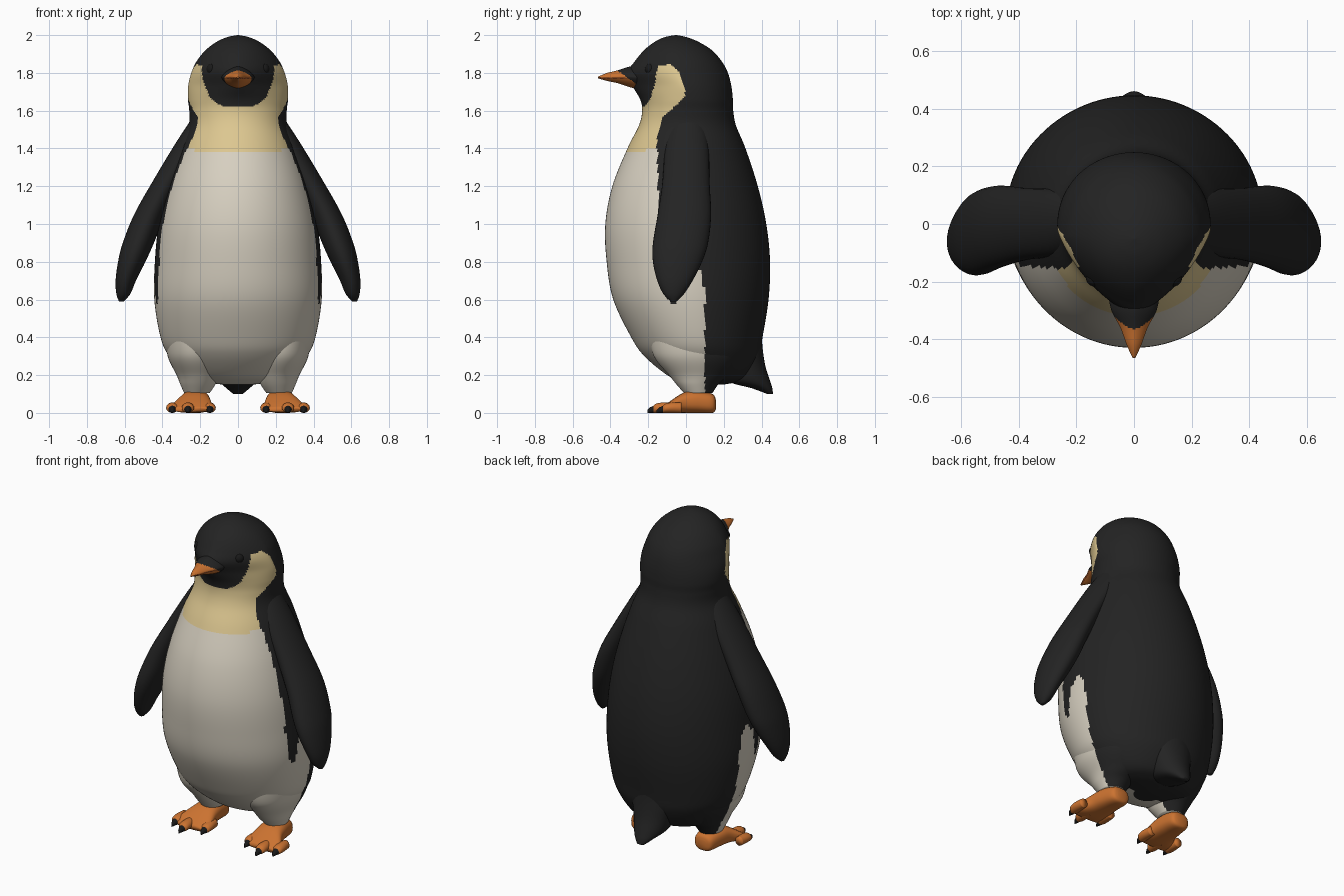
import bpy
import bmesh
from math import sin, cos, pi
from mathutils import Vector

cube = bpy.data.objects.get("Cube")
if cube:
    bpy.data.objects.remove(cube, do_unlink=True)


def make_material(name, colour):
    mat = bpy.data.materials.new(name)
    mat.use_nodes = True
    mat.diffuse_color = (*colour, 1)
    shader = mat.node_tree.nodes["Principled BSDF"]
    shader.inputs["Base Color"].default_value = (*colour, 1)
    shader.inputs["Roughness"].default_value = 0.8
    return mat


MATERIALS = [
    make_material("black plumage", (0.017, 0.017, 0.017)),
    make_material("cream belly", (0.68, 0.63, 0.53)),
    make_material("pale yellow", (0.72, 0.57, 0.28)),
    make_material("orange skin", (0.6, 0.17, 0.03)),
    make_material("dark beak seam", (0.2, 0.05, 0.015)),
    make_material("claw and eye black", (0.01, 0.01, 0.01)),
]
BLACK, CREAM, YELLOW, ORANGE, SEAM, CLAW = range(len(MATERIALS))


def smooth_rows(rows, steps):
    """Spline through the section rows."""
    rows = [Vector(r) for r in rows]
    padded = [rows[0]] + rows + [rows[-1]]
    result = []
    for a, b, c, d in zip(padded, padded[1:], padded[2:], padded[3:]):
        for i in range(steps):
            t = i / steps
            result.append(b + (c - a) * (t / 2)
                          + (a * 2 - b * 5 + c * 4 - d) * (t * t / 2)
                          + (b * 3 - a - c * 3 + d) * (t ** 3 / 2))
    return result + [rows[-1]]


def signed_power(value, exponent):
    return abs(value) ** exponent * (1 if value >= 0 else -1)


def finish(name, bm, paint):
    bmesh.ops.recalc_face_normals(bm, faces=bm.faces)
    for face in bm.faces:
        face.smooth = True
        face.material_index = paint(face.calc_center_median())
    mesh = bpy.data.meshes.new(name)
    bm.to_mesh(mesh)
    bm.free()
    for mat in MATERIALS:
        mesh.materials.append(mat)
    obj = bpy.data.objects.new(name, mesh)
    bpy.context.collection.objects.link(obj)
    return obj


def loft(name, rows, paint, axis="z", side=1, segments=32, steps=5):
    """Rows: position, x low, x high, depth low, depth high, front roundness."""
    bm = bmesh.new()
    rings = []
    for pos, x0, x1, d0, d1, power in smooth_rows(rows, steps):
        ring = []
        for i in range(segments):
            angle = 2 * pi * i / segments
            c, s = cos(angle), sin(angle)
            k = 2 / power if (s < 0 or axis == "y") else 1
            x = side * ((x0 + x1) / 2 + (x1 - x0) / 2 * signed_power(c, k))
            d = (d0 + d1) / 2 + (d1 - d0) / 2 * signed_power(s, k)
            ring.append(bm.verts.new((x, d, pos) if axis == "z" else (x, pos, d)))
        rings.append(ring)
    for low, high in zip(rings, rings[1:]):
        for i in range(segments):
            j = (i + 1) % segments
            bm.faces.new((low[i], low[j], high[j], high[i]))
    bm.faces.new(rings[0])
    bm.faces.new(rings[-1])
    return finish(name, bm, paint)


def inside(y, z, outline):
    hit = False
    for (y0, z0), (y1, z1) in zip(outline, outline[1:] + outline[:1]):
        if (z0 > z) != (z1 > z) and y < y0 + (z - z0) * (y1 - y0) / (z1 - z0):
            hit = not hit
    return hit


# Plumage borders, seen from the side as (y, z)
NECK_PATCH = [(-0.15, 1.84), (-0.08, 1.845), (-0.03, 1.8), (0, 1.68), (-0.05, 1.63),
              (-0.12, 1.57), (-0.15, 1.48), (-0.155, 1.4), (-0.28, 1.38), (-0.5, 1.38),
              (-0.5, 1.615), (-0.22, 1.62), (-0.19, 1.66), (-0.165, 1.74)]
BELLY = [(-0.5, 1.5), (-0.15, 1.4), (-0.15, 1.2), (-0.13, 0.8), (-0.1, 0.6),
         (-0.06, 0.58), (-0.03, 0.75), (0.03, 0.8), (0.07, 0.77), (0.1, 0.65),
         (0.1, 0), (-0.5, 0)]


def plumage(p):
    if inside(p.y, p.z, NECK_PATCH):
        return YELLOW
    return CREAM if inside(p.y, p.z, BELLY) else BLACK


def plain(index):
    return lambda p: index


# Body and head: height, half width, front, back, front roundness
BODY = [(0.15, 0.08, 0.04, 0.2, 2), (0.165, 0.2, -0.02, 0.27, 2), (0.2, 0.28, -0.1, 0.33, 2),
        (0.3, 0.365, -0.22, 0.385, 2), (0.4, 0.41, -0.29, 0.405, 2),
        (0.6, 0.443, -0.385, 0.437, 2), (0.8, 0.44, -0.42, 0.445, 2),
        (1, 0.42, -0.427, 0.425, 2), (1.2, 0.375, -0.39, 0.38, 2),
        (1.4, 0.31, -0.31, 0.315, 2), (1.52, 0.262, -0.25, 0.265, 2),
        (1.6, 0.258, -0.232, 0.25, 1.9), (1.66, 0.265, -0.243, 0.248, 1.7),
        (1.73, 0.264, -0.283, 0.24, 1.4), (1.8, 0.247, -0.31, 0.222, 1.4),
        (1.86, 0.22, -0.272, 0.19, 1.6), (1.92, 0.172, -0.222, 0.137, 1.8),
        (1.965, 0.112, -0.165, 0.065, 2), (1.99, 0.055, -0.11, 0, 2),
        (2, 0.003, -0.055, -0.05, 2)]
loft("body", [(z, -w, w, f, b, p) for z, w, f, b, p in BODY], plumage,
     segments=160, steps=9)

# Tail
TAIL = [(0.1, 0.025, 0.43, 0.46), (0.13, 0.06, 0.35, 0.457), (0.17, 0.1, 0.22, 0.445),
        (0.25, 0.12, 0.22, 0.42), (0.36, 0.14, 0.22, 0.404), (0.5, 0.1, 0.22, 0.4)]
loft("tail", [(z, -w, w, f, b, 2) for z, w, f, b in TAIL], plain(BLACK))


# Beak, black along the ridge with a dark mouth line
def beak_paint(p):
    if p.z > 1.81 - (p.y + 0.36) * 0.7:
        return BLACK
    return SEAM if abs(p.z - 1.772) < 0.003 else ORANGE


BEAK = [(-0.24, 0.09, 1.71, 1.84), (-0.3, 0.078, 1.725, 1.833), (-0.36, 0.047, 1.745, 1.814),
        (-0.42, 0.025, 1.758, 1.799), (-0.465, 0.004, 1.771, 1.78)]
loft("beak", [(y, -w, w, lo, hi, 1.5) for y, w, lo, hi in BEAK], beak_paint,
     axis="y", segments=64, steps=10)

FLIPPER = [(0.59, 0.605, 0.63, -0.08, -0.05, 2), (0.63, 0.57, 0.644, -0.12, -0.01, 2),
           (0.7, 0.54, 0.648, -0.152, 0.035, 2), (0.8, 0.49, 0.635, -0.175, 0.085, 2),
           (0.9, 0.445, 0.61, -0.175, 0.117, 2), (1.05, 0.385, 0.55, -0.15, 0.133, 2),
           (1.22, 0.3, 0.455, -0.125, 0.125, 2), (1.42, 0.18, 0.335, -0.11, 0.12, 2),
           (1.55, 0.12, 0.25, -0.08, 0.1, 2)]
THIGH = [(0.105, 0.15, 0.285, -0.01, 0.14, 2), (0.15, 0.12, 0.305, -0.05, 0.17, 2),
         (0.2, 0.1, 0.325, -0.09, 0.22, 2), (0.3, 0.08, 0.372, -0.17, 0.28, 2),
         (0.43, 0.08, 0.385, -0.2, 0.28, 2)]
FOOT = [(0.158, 0.19, 0.25, 0.02, 0.07, 2.5), (0.14, 0.16, 0.28, 0, 0.1, 2.5),
        (0.06, 0.15, 0.3, 0, 0.118, 2.5), (-0.01, 0.145, 0.315, 0, 0.108, 2.5),
        (-0.08, 0.135, 0.35, 0, 0.065, 2.5), (-0.125, 0.15, 0.35, 0.004, 0.03, 2.5)]

# Paired parts
for side, label in ((1, "left"), (-1, "right")):
    loft(label + "_flipper", FLIPPER, plain(BLACK), side=side, steps=6)
    loft(label + "_thigh", THIGH, plumage, side=side, segments=64, steps=8)
    loft(label + "_foot", FOOT, plain(ORANGE), axis="y", side=side)

    # Three toes, each with a dark claw
    for toe, (x, tip) in {"inner": (0.15, -0.15), "middle": (0.265, -0.205),
                          "outer": (0.348, -0.155)}.items():
        sections = [(0.13, 0.025, 0.055), (0.08, 0.032, 0.055), (0.045, 0.03, 0.048),
                    (0.03, 0.018, 0.036), (0.012, 0.012, 0.028), (0, 0.003, 0.014)]
        rows = [(tip + back, x - w, x + w, 0, top, 2) for back, w, top in sections]
        loft(f"{label}_{toe}_toe", rows,
             lambda p, tip=tip: CLAW if p.y < tip + 0.032 else ORANGE,
             axis="y", side=side, segments=20)

    # Eye
    bm = bmesh.new()
    bmesh.ops.create_uvsphere(bm, u_segments=24, v_segments=16, radius=0.032)
    bmesh.ops.translate(bm, verts=bm.verts, vec=(side * 0.135, -0.185, 1.82))
    finish(label + "_eye", bm, plain(CLAW))
